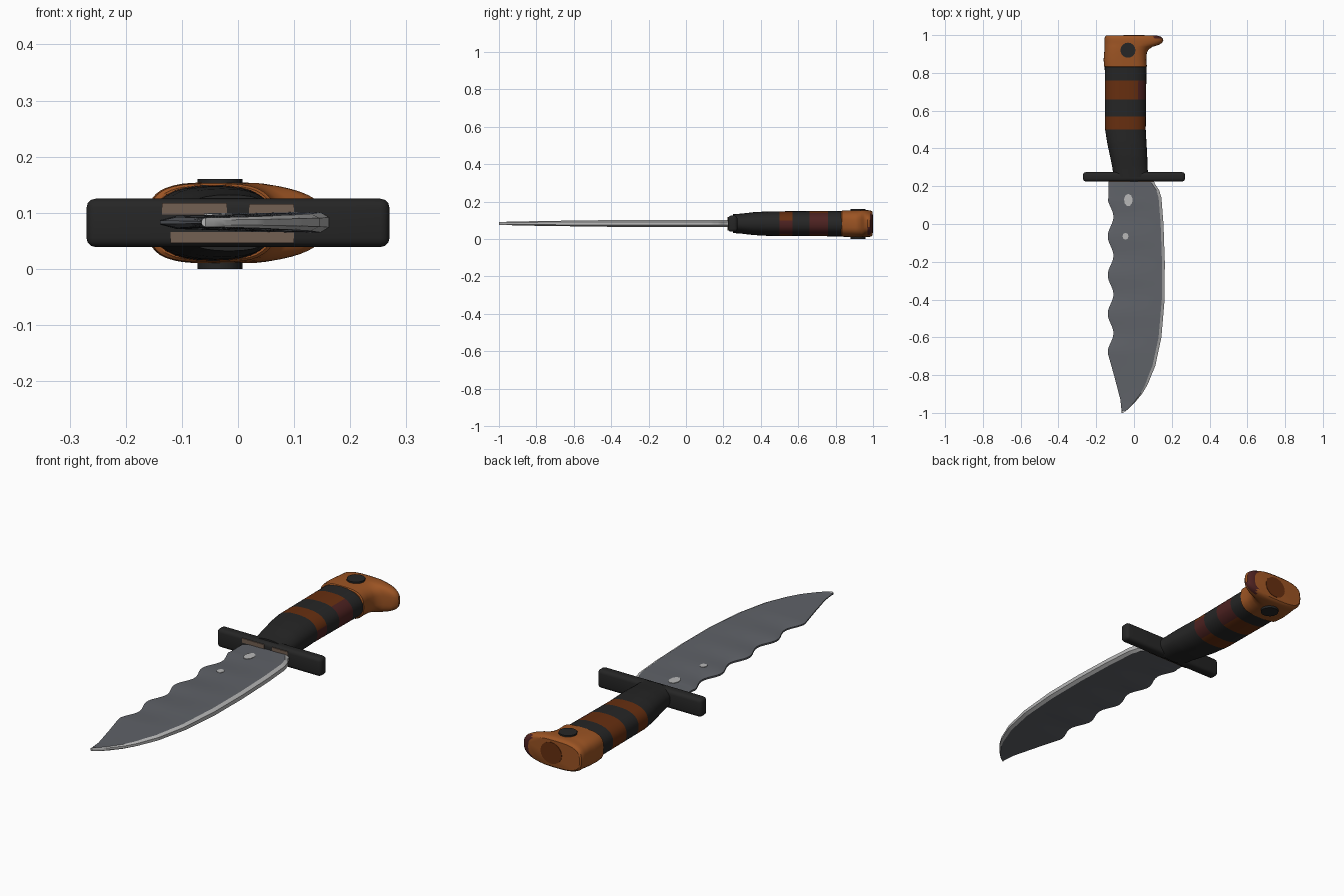
import bpy, bmesh, math
from mathutils import Vector, Matrix

if "Cube" in bpy.data.objects:
    bpy.data.objects.remove(bpy.data.objects["Cube"])

ZC = 0.082  # mid height of the whole knife


def material(name, rgb):
    m = bpy.data.materials.new(name)
    m.diffuse_color = (*rgb, 1)
    m.use_nodes = True
    m.node_tree.nodes["Principled BSDF"].inputs["Base Color"].default_value = m.diffuse_color
    return m


BLACK = material("matte black", (0.019, 0.019, 0.019))
STEEL = material("blade grey", (0.115, 0.122, 0.138))
EDGE = material("bright steel", (0.48, 0.48, 0.48))
ORANGE = material("orange brown", (0.33, 0.088, 0.017))
BROWN = material("dark brown", (0.135, 0.028, 0.005))
RED = material("dark red", (0.075, 0.016, 0.015))
TAN = material("worn tan", (0.17, 0.115, 0.085))


def interp(table, y):
    """Linear interpolation of rows (y, values...), ascending in y."""
    if y <= table[0][0]:
        return table[0][1:]
    for a, b in zip(table, table[1:]):
        if y <= b[0]:
            t = (y - a[0]) / (b[0] - a[0])
            return tuple(p + (q - p) * t for p, q in zip(a[1:], b[1:]))
    return table[-1][1:]


def finish(name, bm, mats, rule=None, angle=35):
    bmesh.ops.recalc_face_normals(bm, faces=bm.faces)
    bm.normal_update()
    for f in bm.faces:
        f.smooth = True
        if rule:
            f.material_index = rule(f.calc_center_median(), f.normal)
    me = bpy.data.meshes.new(name)
    bm.to_mesh(me)
    bm.free()
    for m in mats:
        me.materials.append(m)
    me.set_sharp_from_angle(angle=math.radians(angle))
    ob = bpy.data.objects.new(name, me)
    bpy.context.collection.objects.link(ob)
    return ob


def loft(name, rings, mats, rule=None, angle=35):
    bm = bmesh.new()
    rows = [[bm.verts.new(p) for p in r] for r in rings]
    n = len(rows[0])
    for a, b in zip(rows, rows[1:]):
        for i in range(n):
            bm.faces.new((a[i], a[(i + 1) % n], b[(i + 1) % n], b[i]))
    bm.faces.new(rows[0])
    bm.faces.new(rows[-1])
    return finish(name, bm, mats, rule, angle)


def oval(y, x0, x1, half, power, seg=32):
    """Superellipse section across the handle."""
    pts = []
    for i in range(seg):
        a = math.tau * i / seg
        c, s = math.cos(a), math.sin(a)
        x = (x0 + x1) / 2 + (x1 - x0) / 2 * math.copysign(abs(c) ** (2 / power), c)
        z = half * math.copysign(abs(s) ** (2 / power), s)
        z *= 1 - 1.5 * max(0, min(x, 0.15) - 0.03)
        pts.append((x, y, ZC + z))
    return pts


def disc(name, centre, axis, rx, ry, depth, mat, seg=16):
    bm = bmesh.new()
    bmesh.ops.create_cone(bm, cap_ends=True, segments=seg, radius1=1, radius2=1, depth=depth)
    rot = Vector((0, 0, 1)).rotation_difference(Vector(axis)).to_matrix().to_4x4()
    bm.transform(Matrix.Translation(centre) @ rot @ Matrix.Diagonal((rx, ry, 1, 1)))
    return finish(name, bm, [mat])


def box(name, centre, size, mat, bevel=0):
    bm = bmesh.new()
    bmesh.ops.create_cube(bm, size=1)
    bm.transform(Matrix.Translation(centre) @ Matrix.Diagonal((*size, 1)))
    if bevel:
        bmesh.ops.bevel(bm, geom=bm.edges[:], offset=bevel, segments=3,
                        profile=0.5, affect='EDGES')
    return finish(name, bm, [mat])


# Blade: blunt curved back on the right, scalloped edge on the left
BACK = [(-1, -0.058), (-0.98, -0.03), (-0.95, 0.0), (-0.9, 0.042), (-0.85, 0.072),
        (-0.75, 0.113), (-0.6, 0.145), (-0.4, 0.162), (-0.2, 0.163), (0, 0.156),
        (0.14, 0.145), (0.18, 0.133), (0.21, 0.112), (0.24, 0.1)]
TIP = [(-1, -0.065), (-0.93, -0.072), (-0.8, -0.106), (-0.68, -0.14)]


def back(y):
    return interp(BACK, y)[0]


def scallop(y):
    if y < -0.68:
        return interp(TIP, y)[0]
    if y > 0.14:
        return -0.135
    return -0.124 - 0.015 * math.cos(math.tau * (y + 0.68) / 0.205)


def blade_ring(y):
    l, r = scallop(y), back(y)
    f = min(1, (r - l) / 0.2)
    t = interp([(-1, 0.45), (-0.8, 0.7), (-0.4, 1), (0.2, 1)], y)[0]
    half = [(l, 0.004), (l + 0.03 * f, 0.012), (r - 0.015 * f, 0.018), (r, 0.009)]
    pts = [(x, y, 0.083 + h * t) for x, h in half]
    return pts + [(x, y, 0.083 - h * t) for x, h in reversed(half)]


loft("blade", [blade_ring(-1 + 0.01 * i) for i in range(125)], [STEEL, EDGE],
     lambda c, n: int(c.x > back(c.y) - 0.009), 25)

# Bright worn spots on the upper blade face
disc("large_blade_spot", (-0.03, 0.127, 0.0972), (0, 0, 1), 0.023, 0.033, 0.004, EDGE, 9)
disc("small_blade_spot", (-0.045, -0.065, 0.0966), (0, 0, 1), 0.016, 0.018, 0.004, EDGE, 8)

# Cross guard with worn patches on its front
box("guard", (0, 0.25, ZC), (0.54, 0.05, 0.086), BLACK, 0.016)
for i, (x0, x1, z) in enumerate([(-0.135, -0.02, 0.107), (0.02, 0.1, 0.106),
                                 (-0.12, 0.1, 0.056)]):
    box(f"guard_wear_{i + 1}", ((x0 + x1) / 2, 0.2245, z), (x1 - x0, 0.004, 0.02), TAN)

# Grip with coloured bands
GRIP = [(0.25, -0.107, 0.075, 0.05), (0.3, -0.115, 0.072, 0.054), (0.36, -0.127, 0.07, 0.061),
        (0.43, -0.142, 0.066, 0.065), (0.5, -0.153, 0.062, 0.066), (0.84, -0.155, 0.066, 0.068)]


def grip_colour(c, n):
    if 0.5 < c.y < 0.57:
        return 2 if n.x > 0.3 and n.z < 0.35 else 1
    if 0.66 < c.y < 0.76:
        return 2 if n.x > 0.3 else 1
    return 0


loft("grip", [oval(0.25 + 0.01 * i, *interp(GRIP, 0.25 + 0.01 * i), 2.4) for i in range(60)],
     [BLACK, BROWN, RED], grip_colour)

# Pommel with a hook on the right
POMMEL = [(0.83, -0.15, 0.062, 0.066), (0.835, -0.158, 0.068, 0.07), (0.87, -0.161, 0.065, 0.071),
          (0.905, -0.158, 0.068, 0.072), (0.925, -0.156, 0.078, 0.072),
          (0.938, -0.156, 0.098, 0.072), (0.948, -0.156, 0.13, 0.072),
          (0.958, -0.156, 0.148, 0.072), (0.97, -0.156, 0.155, 0.072),
          (0.983, -0.156, 0.152, 0.071), (0.993, -0.153, 0.14, 0.067), (0.998, -0.146, 0.12, 0.061)]
loft("pommel", [oval(*r, 3.2, 40) for r in POMMEL], [ORANGE, RED],
     lambda c, n: int(c.x > 0.1 and c.y > 0.965 and (n.y > 0.3 or c.z < 0.06)))
disc("pommel_end_patch", (0, 0.998, ZC), (0, 1, 0), 0.055, 0.05, 0.004, BROWN, 20)

# Rivet through the pommel
disc("rivet", (-0.032, 0.92, 0.08), (0, 0, 1), 0.04, 0.04, 0.16, BLACK, 16)
